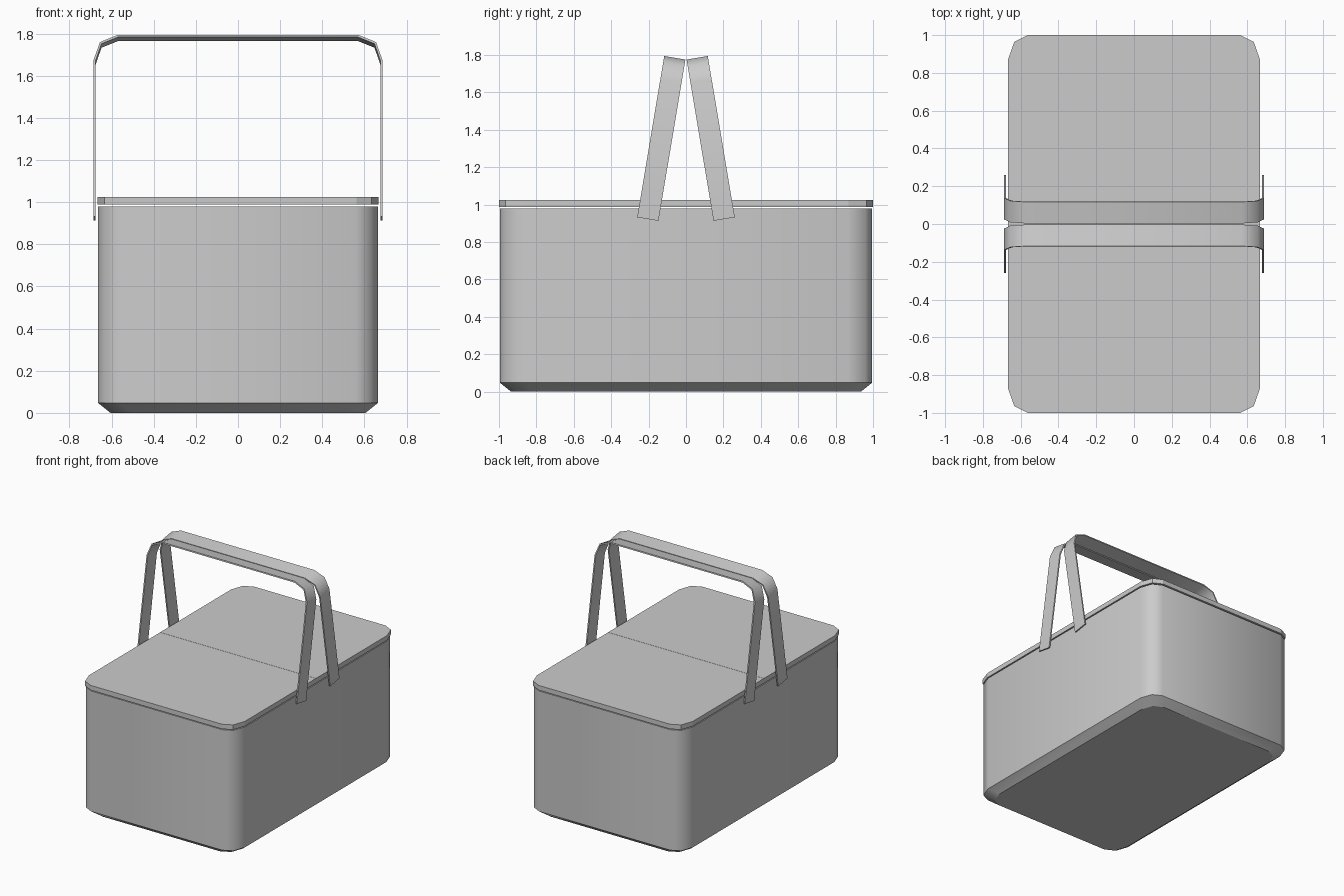
import bpy, bmesh, math
from mathutils import Matrix

if "Cube" in bpy.data.objects:
    bpy.data.objects.remove(bpy.data.objects["Cube"])


def rounded_corner(hx, hy):
    # one corner of the outline, two facets per corner
    return [(hx, hy - 0.13), (hx - 0.033, hy - 0.036), (hx - 0.105, hy)]


def outline(hx, hy):
    c = rounded_corner(hx, hy)
    half = c + [(-x, y) for x, y in reversed(c)]
    return half + [(-x, -y) for x, y in half]


def loft(name, rings, closed=False):
    # skin a list of 3D rings; cap the ends
    bm = bmesh.new()
    loops = [[bm.verts.new(p) for p in r] for r in rings]
    n = len(loops[0])
    for a, b in zip(loops, loops[1:]):
        for i in range(n):
            j = (i + 1) % n
            bm.faces.new((a[i], a[j], b[j], b[i]))
    bm.faces.new(loops[0][::-1])
    bm.faces.new(loops[-1])
    bmesh.ops.recalc_face_normals(bm, faces=bm.faces)
    mesh = bpy.data.meshes.new(name)
    bm.to_mesh(mesh)
    bm.free()
    ob = bpy.data.objects.new(name, mesh)
    bpy.context.collection.objects.link(ob)
    return ob


def ring(points, z):
    return [(x, y, z) for x, y in points]


# Basket body: chamfered base, straight walls, hollow inside
body = loft("basket_body", [
    ring(outline(0.605, 0.935), 0.0),
    ring(outline(0.665, 0.995), 0.048),
    ring(outline(0.665, 0.995), 0.98),
    ring(outline(0.635, 0.965), 0.98),
    ring(outline(0.635, 0.965), 0.06),
])
me = body.data
for f in me.polygons:
    f.use_smooth = True
for e in me.edges:
    za, zb = (me.vertices[v].co.z for v in e.vertices)
    e.use_edge_sharp = abs(za - zb) < 1e-4

# Two lid flaps meeting at the middle
c = rounded_corner(0.667, 1.0)
half = [(0.667, 0.001)] + c + [(-x, y) for x, y in reversed(c)] + [(-0.667, 0.001)]
for name, s in (("front_lid", -1), ("back_lid", 1)):
    flap = [(x, s * y) for x, y in half]
    loft(name, [ring(flap, 0.988), ring(flap, 1.025)])

# Two strap handles leaning towards each other
L, T, W = 0.874, 0.010, 0.0575
outer = [(0.687, 0), (0.687, L - 0.125), (0.655, L - 0.035), (0.57, L)]
inner = [(0.687 - T, 0), (0.687 - T, L - 0.129), (0.648, L - 0.043), (0.567, L - T)]


def arch(pts):
    return pts + [(-x, z) for x, z in reversed(pts)]


for name, s in (("front_handle", -1), ("back_handle", 1)):
    sections = [[(xo, -W, zo), (xo, W, zo), (xi, W, zi), (xi, -W, zi)]
                for (xo, zo), (xi, zi) in zip(arch(outer), arch(inner))]
    h = loft(name, sections)
    h.data.transform(Matrix.Translation((0, s * 0.204, 0.923))
                     @ Matrix.Rotation(s * math.radians(9.5), 4, 'X'))
    bpy.ops.object.select_all(action='DESELECT')
    h.select_set(True)
    bpy.context.view_layer.objects.active = h
    bpy.ops.object.shade_smooth_by_angle(angle=math.radians(50))
